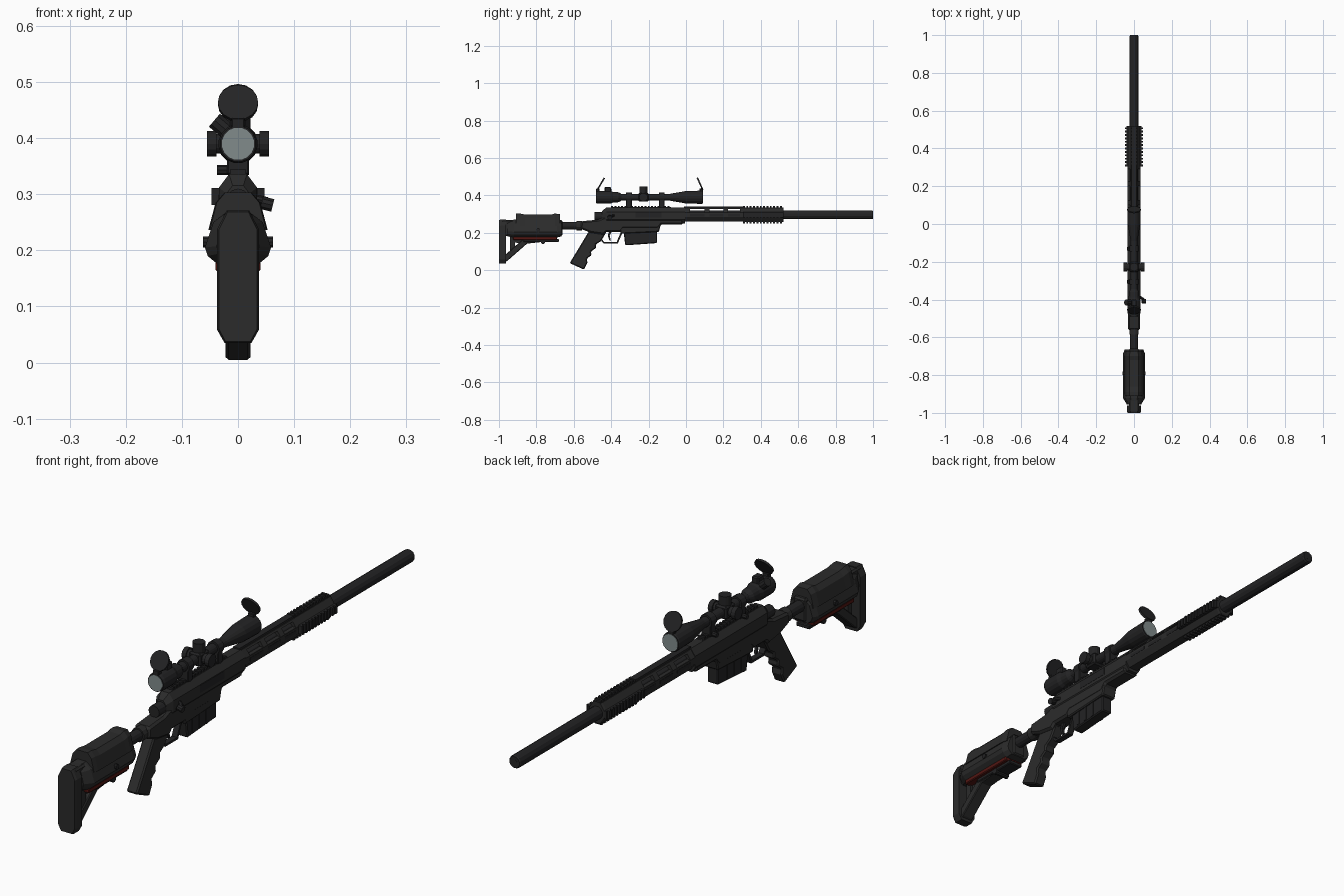
import bpy, bmesh, math
from mathutils import Vector, Matrix

if "Cube" in bpy.data.objects:
    bpy.data.objects.remove(bpy.data.objects["Cube"])


def material(name, rgb):
    m = bpy.data.materials.new(name)
    m.diffuse_color = (*rgb, 1)
    m.use_nodes = True
    m.node_tree.nodes["Principled BSDF"].inputs["Base Color"].default_value = m.diffuse_color
    return m


POLYMER = material("dark_grey_polymer", (0.024, 0.024, 0.024))
METAL = material("black_metal", (0.017, 0.017, 0.018))
RED = material("dark_red", (0.085, 0.008, 0.006))
GLASS = material("lens_grey", (0.22, 0.26, 0.26))


def finish(name, bm, mat, bevel=0):
    bmesh.ops.recalc_face_normals(bm, faces=bm.faces)
    if bevel:
        edges = [e for e in bm.edges if len(e.link_faces) == 2 and e.calc_face_angle() > 1.0]
        bmesh.ops.bevel(bm, geom=edges, offset=bevel, segments=1, affect='EDGES', clamp_overlap=True)
    me = bpy.data.meshes.new(name)
    bm.to_mesh(me)
    bm.free()
    me.materials.append(mat)
    ob = bpy.data.objects.new(name, me)
    bpy.context.collection.objects.link(ob)
    return ob


def skin(name, rings, mat, bevel=0):
    """Join matching rings of points and cap both ends."""
    bm = bmesh.new()
    vs = [[bm.verts.new(p) for p in r] for r in rings]
    n = len(vs[0])
    for a, b in zip(vs, vs[1:]):
        for i in range(n):
            bm.faces.new((a[i], a[(i + 1) % n], b[(i + 1) % n], b[i]))
    bm.faces.new(vs[0])
    bm.faces.new(vs[-1])
    return finish(name, bm, mat, bevel)


def side(name, pts, hw, mat, bevel=0):
    """Side profile (y, z) extruded across x."""
    return skin(name, [[(x, y, z) for y, z in pts] for x in (-hw, hw)], mat, bevel)


def loft(name, half, stations, mat, zc=0.25):
    """Half cross-section (x, z), mirrored, run through (y, x scale, z scale)."""
    pts = half + [(-x, z) for x, z in reversed(half)]
    return skin(name, [[(x * sx, y, zc + (z - zc) * sz) for x, z in pts] for y, sx, sz in stations], mat)


def lathe(name, prof, zc, mat, n=16):
    """Profile (y, radius) turned about an axis along y."""
    return skin(name, [[(r * math.cos(math.tau * (i + .5) / n), y, zc + r * math.sin(math.tau * (i + .5) / n))
                        for i in range(n)] for y, r in prof], mat)


def rod(name, p0, p1, r, mat, n=12):
    p0, p1 = Vector(p0), Vector(p1)
    q = (p1 - p0).to_track_quat('Z', 'Y')
    circle = [Vector((r * math.cos(math.tau * i / n), r * math.sin(math.tau * i / n), 0)) for i in range(n)]
    return skin(name, [[p + q @ c for c in circle] for p in (p0, p1)], mat)


def boxes(name, spans, mat, bevel=0, matrix=None):
    """Several boxes (x0, x1, y0, y1, z0, z1) in one mesh."""
    bm = bmesh.new()
    for x0, x1, y0, y1, z0, z1 in spans:
        m = Matrix.Translation(((x0 + x1) / 2, (y0 + y1) / 2, (z0 + z1) / 2)) @ Matrix.Diagonal((x1 - x0, y1 - y0, z1 - z0, 1))
        bmesh.ops.create_cube(bm, size=1, matrix=m)
    if matrix:
        bm.transform(matrix)
    return finish(name, bm, mat, bevel)


def rail(name, y0, y1, hw, base, top, turn, zc):
    """Toothed accessory rail, turned about the barrel axis."""
    n = round((y1 - y0) / 0.018)
    step = (y1 - y0) / n
    spans = [(-hw, hw, y0, y1, base, (base + top) / 2)]
    spans += [(-hw, hw, y0 + i * step, y0 + (i + .55) * step, base, top) for i in range(n)]
    return boxes(name, spans, METAL, 0, Matrix.Translation((0, 0, zc)) @ Matrix.Rotation(turn, 4, 'Y'))


def cut(ob, cutter):
    mod = ob.modifiers.new("cut", 'BOOLEAN')
    mod.object, mod.operation, mod.solver = cutter, 'DIFFERENCE', 'EXACT'
    me = bpy.data.meshes.new_from_object(ob.evaluated_get(bpy.context.evaluated_depsgraph_get()))
    ob.modifiers.clear()
    ob.data = me
    bpy.data.objects.remove(cutter)


BZ = 0.296  # barrel axis height
SZ = 0.39   # scope axis height

# Barrel with muzzle
lathe("barrel", [(-0.02, .024), (0.995, .024), (1.0, .021)], BZ, METAL, 12)
lathe("muzzle_bore", [(0.99, .011), (1.0005, .011)], BZ, METAL, 10)

# Handguard with ventilation slots
guard = loft("handguard", [(.016, .333), (.034, .308), (.034, .284), (.018, .261)],
             [(-.01, 1, 1), (.51, 1, 1), (.52, .9, 1)], POLYMER)
slots = [(.022, .10), (.125, .20), (.225, .29)]
cut(guard, boxes("slot_cutter", [(-.1, .1, a, b, .309, .327) for a, b in slots], METAL))
boxes("handguard_side_slots", [(s * .034 - .001, s * .034 + .001, a, b, .288, .300)
                               for s in (-1, 1) for a, b in slots], METAL)
boxes("handguard_top_strip", [(-.013, .013, -.01, .31, .330, .341)], METAL)
rail("handguard_top_rail", .305, .52, .014, .033, .047, 0, BZ)
rail("handguard_bottom_rail", .305, .52, .014, .032, .046, math.pi, BZ)
for s, word in ((1, "right"), (-1, "left")):
    rail(f"handguard_{word}_rail", .305, .52, .015, .031, .047, s * math.pi / 2, BZ)

# Action, rail and bolt
loft("action", [(.016, .336), (.034, .312), (.034, .27), (.02, .25)],
     [(-.45, .6, .6), (-.425, 1, 1), (-.005, 1, 1)], POLYMER, .285)
rail("scope_rail", -.40, -.08, .014, .034, .048, 0, BZ)
rod("bolt_shroud", (0, -.49, .288), (0, -.42, .288), .022, METAL)
boxes("ejection_port", [(.0335, .035, -.27, -.13, .282, .31)], METAL)
rod("bolt_handle", (.02, -.38, .295), (.052, -.40, .288), .007, METAL, 8)
rod("bolt_knob", (.042, -.408, .285), (.062, -.408, .28), .012, METAL, 10)

# Chassis, magazine well and magazine
side("chassis", [(-.015, .245), (-.015, .29), (-.42, .29), (-.47, .27), (-.56, .262), (-.565, .222), (-.51, .20),
                 (-.44, .19), (-.425, .205), (-.35, .205), (-.335, .222), (-.15, .222), (-.13, .245)],
     .031, POLYMER, .008)
side("magazine_well", [(-.355, .24), (-.35, .195), (-.145, .205), (-.135, .245)], .03, POLYMER, .004)
side("magazine", [(-.335, .22), (-.325, .133), (-.155, .145), (-.155, .22)], .022, METAL, .004)
boxes("magazine_ribs", [(-.024, .024, y, y + .012, .145, .205) for y in (-.30, -.26, -.22)], METAL)

# Grip with finger grooves
side("pistol_grip", [(-.515, .215), (-.56, .14), (-.622, .038), (-.545, .003), (-.527, .04), (-.53, .062), (-.505, .08),
                     (-.508, .10), (-.482, .118), (-.482, .138), (-.455, .155), (-.425, .205)], .022, POLYMER, .005)

# Trigger and guard
side("trigger_guard", [(-.455, .16), (-.44, .142), (-.365, .142), (-.338, .205), (-.348, .205), (-.371, .15),
                       (-.437, .15), (-.448, .165)], .011, METAL)
side("trigger", [(-.41, .21), (-.418, .185), (-.41, .16), (-.402, .16), (-.408, .185), (-.395, .21)], .005, METAL)

# Buffer tube
lathe("buffer_tube", [(-.70, .021), (-.55, .021)], .238, METAL, 12)
lathe("buffer_collar", [(-.585, .026), (-.555, .026)], .238, POLYMER, 12)

# Stock body, cheek piece, butt pad
loft("stock_body", [(.018, .27), (.044, .25), (.059, .205), (.054, .19), (.036, .175)],
     [(-.955, .65, .9), (-.92, 1, 1), (-.69, 1, 1), (-.665, .85, .9)], POLYMER, .23)
loft("cheek_piece", [(.024, .303), (.04, .285), (.053, .236)],
     [(-.91, .95, 1), (-.89, 1, 1), (-.86, 1, .92), (-.72, 1, .92), (-.70, 1, 1), (-.675, .9, .95)], POLYMER, .236)
boxes("stock_core", [(-.026, .026, -.985, -.66, .183, .268)], POLYMER, .006)
loft("butt_pad", [(.02, .271), (.037, .238), (.037, .058), (.024, .035)],
     [(-1, .92, .98), (-.99, 1, 1), (-.962, 1, 1)], POLYMER, .16)

# Lower stock struts and red adjuster
side("stock_lower_strut", [(-.975, .04), (-.955, .05), (-.85, .142), (-.76, .152), (-.76, .185), (-.86, .175),
                           (-.975, .075)], .024, POLYMER, .003)
side("stock_upright", [(-.94, .19), (-.94, .08), (-.915, .10), (-.915, .19)], .02, POLYMER)
side("stock_web", [(-.92, .19), (-.92, .15), (-.88, .14), (-.84, .17), (-.84, .19)], .012, POLYMER)
boxes("red_adjuster", [(-.040, .040, -.925, -.69, .162, .180)], RED, .003)
boxes("adjuster_block", [(-.028, .028, -.87, -.68, .150, .166)], METAL, .003)
rod("adjuster_wheel", (-.03, -.765, .152), (.03, -.765, .152), .012, METAL, 10)
rod("cheek_screw", (-.062, -.79, .215), (.062, -.79, .215), .010, METAL, 10)

# Scope body and lenses
lathe("scope_tube", [(-.48, .032), (-.47, .035), (-.405, .035), (-.39, .029), (-.36, .027), (-.345, .018),
                     (-.09, .018), (.0, .034), (.085, .036), (.09, .034)], SZ, METAL)
lathe("rear_lens", [(-.4815, .029), (-.478, .029)], SZ, GLASS)
lathe("front_lens", [(.088, .031), (.0915, .031)], SZ, GLASS)

# Turrets
boxes("turret_block", [(-.024, .024, -.255, -.20, .366, .414)], METAL, .006)
rod("top_turret", (0, -.228, SZ), (0, -.228, .447), .022, METAL, 14)
for s, word in ((1, "right"), (-1, "left")):
    rod(f"{word}_turret_neck", (s * .02, -.228, SZ), (s * .045, -.228, SZ), .018, METAL, 14)
    rod(f"{word}_turret_cap", (s * .038, -.228, SZ), (s * .055, -.228, SZ), .023, METAL, 14)
rod("zoom_lever", (-.01, -.415, .405), (-.042, -.415, .432), .016, METAL, 10)
boxes("zoom_ring_bump", [(-.014, .014, -.435, -.40, .415, .445)], METAL, .004)

# Scope mounts
for y, word in ((-.305, "rear"), (-.13, "front")):
    lathe(f"{word}_scope_ring", [(y - .015, .025), (y + .015, .025)], SZ, METAL, 12)
    boxes(f"{word}_mount_base", [(-.020, .020, y - .015, y + .015, .335, .38)], METAL, .003)
    rod(f"{word}_mount_screw", (-.037, y, .343), (.02, y, .343), .009, METAL, 8)

# Flip-up lens caps
for word, c, nrm in (("rear", (0, -.455, .462), (0, .86, -.51)), ("front", (0, .075, .462), (0, .91, .41))):
    c, nrm = Vector(c), Vector(nrm).normalized()
    rod(f"{word}_lens_cap", c - nrm * .004, c + nrm * .004, .036, METAL, 16)
    y = -.47 if word == "rear" else .082
    boxes(f"{word}_cap_hinge", [(-.012, .012, y - .01, y + .008, .418, .436)], METAL, .002)
